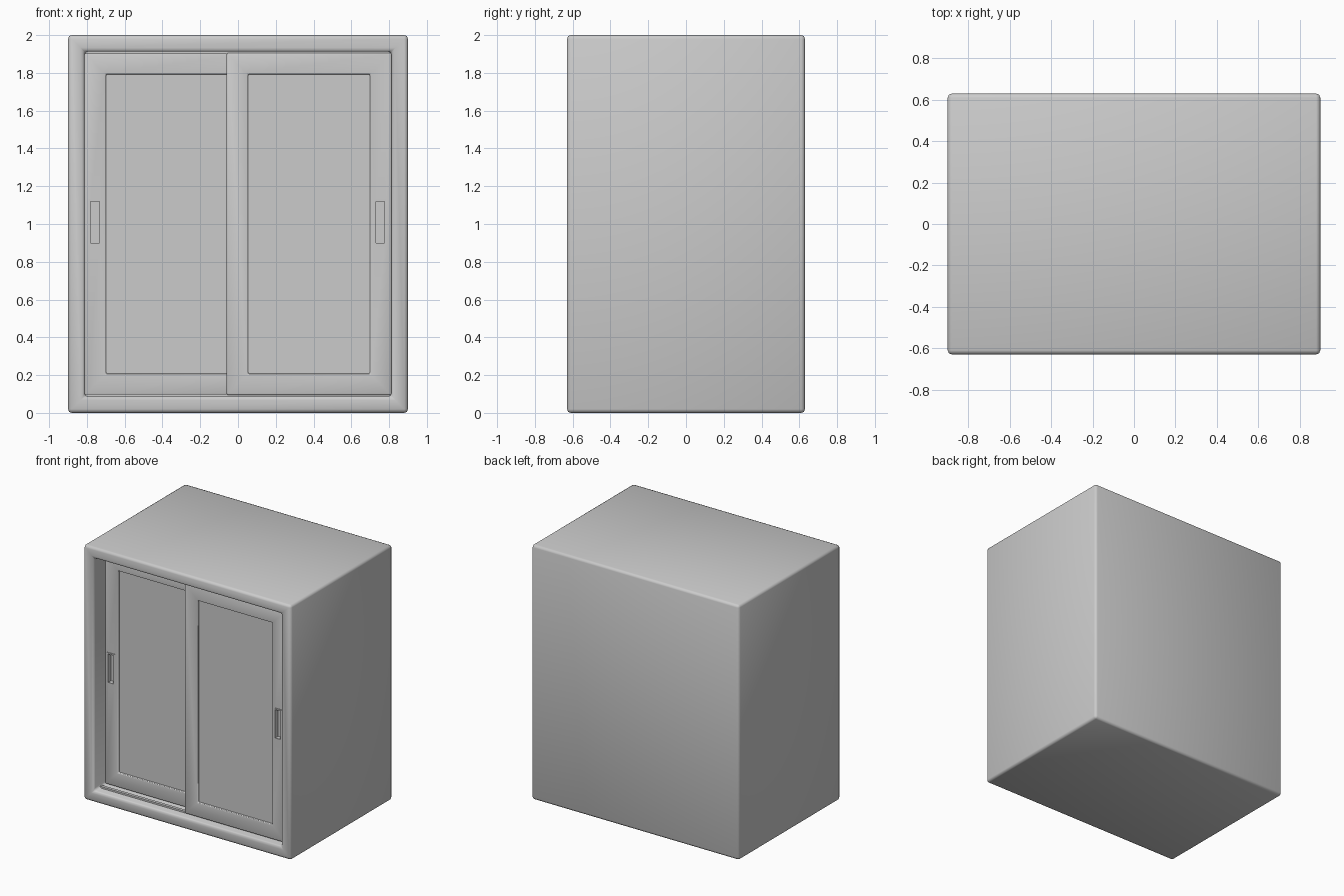
import bpy, bmesh
from mathutils import Vector

if "Cube" in bpy.data.objects:
    bpy.data.objects.remove(bpy.data.objects["Cube"])


def material(name, v):
    m = bpy.data.materials.new(name)
    m.diffuse_color = (v, v, v, 1)
    m.use_nodes = True
    m.node_tree.nodes["Principled BSDF"].inputs["Base Color"].default_value = m.diffuse_color
    return m


GREY = material("light grey", 0.6)


def box_mesh(x0, x1, y0, y1, z0, z1):
    bm = bmesh.new()
    bmesh.ops.create_cube(bm, size=1)
    for v in bm.verts:
        v.co = Vector(((x0 + x1) / 2 + v.co.x * (x1 - x0),
                       (y0 + y1) / 2 + v.co.y * (y1 - y0),
                       (z0 + z1) / 2 + v.co.z * (z1 - z0)))
    bm.normal_update()
    return bm


def front_face(bm):
    return min(bm.faces, key=lambda f: f.calc_center_median().y)


def sink_front(bm, border, depth):
    """Inset the front face by a border and push it inwards."""
    f = front_face(bm)
    bmesh.ops.inset_region(bm, faces=[f], thickness=border, use_even_offset=True)
    ext = bmesh.ops.extrude_face_region(bm, geom=[f])
    verts = [g for g in ext["geom"] if isinstance(g, bmesh.types.BMVert)]
    bmesh.ops.translate(bm, verts=verts, vec=(0, depth, 0))
    if f.is_valid:
        bmesh.ops.delete(bm, geom=[f], context='FACES_ONLY')
    bmesh.ops.recalc_face_normals(bm, faces=bm.faces)


def finish(name, bm, bevel=0.0, segments=1):
    me = bpy.data.meshes.new(name)
    bm.to_mesh(me)
    bm.free()
    me.materials.append(GREY)
    ob = bpy.data.objects.new(name, me)
    bpy.context.collection.objects.link(ob)
    if bevel:
        mod = ob.modifiers.new("bevel", 'BEVEL')
        mod.width, mod.segments = bevel, segments
        mod.limit_method = 'ANGLE'
        me.polygons.foreach_set("use_smooth", [True] * len(me.polygons))
    return ob


# cabinet shell with an open front
shell = box_mesh(-0.9, 0.9, -0.63, 0.63, 0, 2)
sink_front(shell, 0.087, 1.16)
finish("cabinet_shell", shell, 0.02, 2)


def sliding_door(side, x0, x1, front, handle_x):
    # framed door leaf with a sunken panel
    leaf = box_mesh(x0, x1, front, front + 0.075, 0.095, 1.905)
    sink_front(leaf, 0.113, 0.02)
    door = finish(side + "_door", leaf, 0.007, 2)

    # finger pull pocket cut into the outer stile
    cutter = finish(side + "_pull_cutter", box_mesh(
        handle_x - 0.024, handle_x + 0.024, front - 0.05, front + 0.035, 0.9, 1.12))
    cutter.hide_render = True
    cutter.hide_viewport = True
    cut = door.modifiers.new("pull", 'BOOLEAN')
    cut.operation, cut.object, cut.solver = 'DIFFERENCE', cutter, 'EXACT'

    # raised rim round the finger pull
    rim = box_mesh(handle_x - 0.034, handle_x + 0.034,
                   front - 0.006, front + 0.03, 0.888, 1.132)
    sink_front(rim, 0.011, 0.034)
    finish(side + "_pull_rim", rim)

    # flat panel seated in the door frame
    finish(side + "_panel", box_mesh(x0 + 0.114, x1 - 0.114, front + 0.016,
                                     front + 0.021, 0.209 - 0.02, 1.791))


sliding_door("left", -0.812, 0.06, -0.49, -0.757)
sliding_door("right", -0.06, 0.812, -0.575, 0.753)

# floor and ceiling rails that guide the doors
for name, z0, z1 in (("floor_rail", 0.08, 0.1), ("ceiling_rail", 1.9, 1.92)):
    for i, y in enumerate((-0.545, -0.455)):
        finish(f"{name}_{i + 1}", box_mesh(-0.81, 0.81, y - 0.012, y + 0.012, z0, z1))
